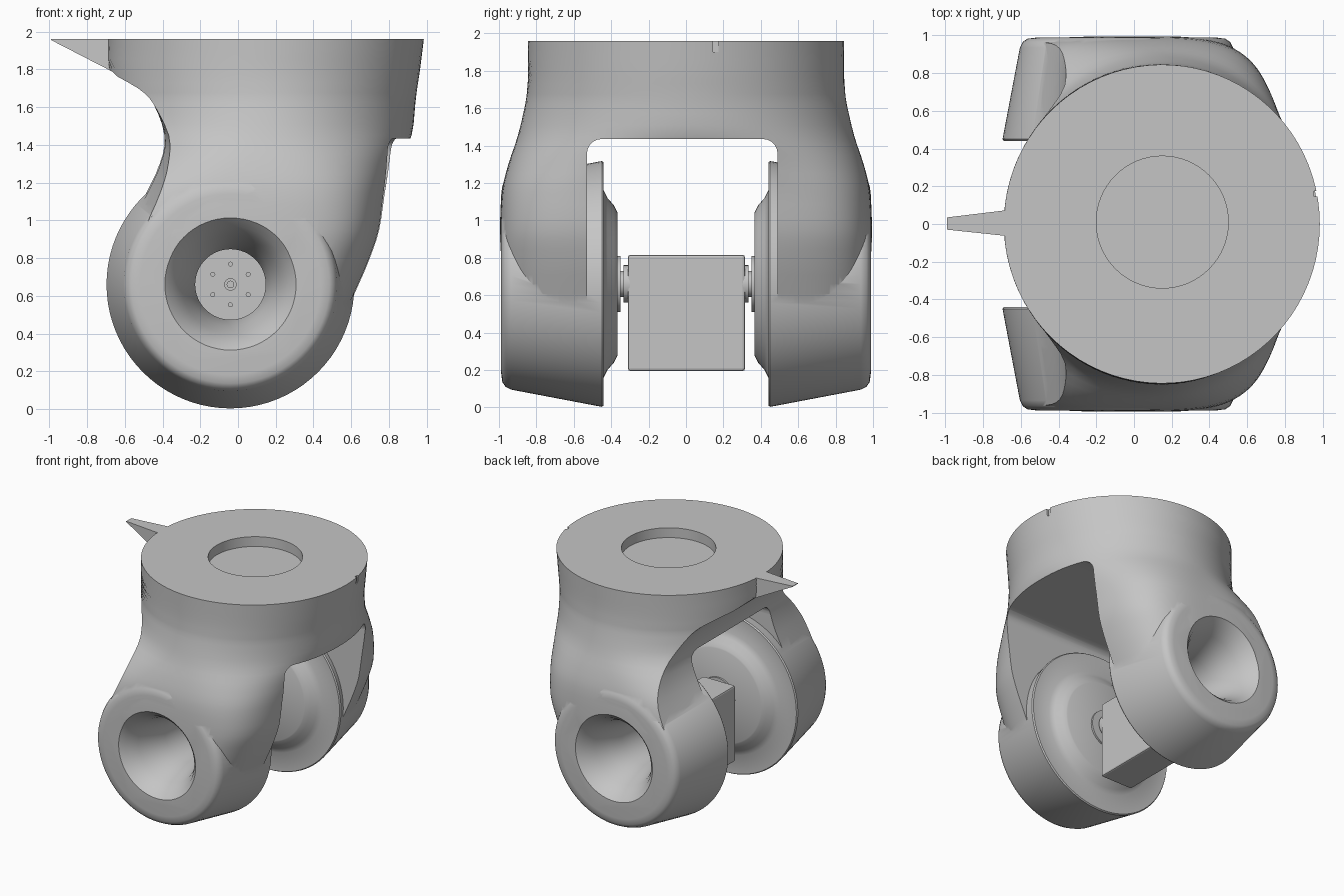
import bpy, bmesh, math
from mathutils import Vector

old = bpy.data.objects.get("Cube")
if old:
    bpy.data.objects.remove(old, do_unlink=True)

grey = bpy.data.materials.new("plain grey")
grey.use_nodes = True
colour = (0.56, 0.56, 0.56, 1)
grey.diffuse_color = colour
grey.node_tree.nodes["Principled BSDF"].inputs["Base Color"].default_value = colour

AXIS_X, AXIS_Z = -0.04, 0.66


def finish(name, bm):
    bmesh.ops.recalc_face_normals(bm, faces=bm.faces)
    mesh = bpy.data.meshes.new(name)
    bm.to_mesh(mesh)
    bm.free()
    obj = bpy.data.objects.new(name, mesh)
    bpy.context.collection.objects.link(obj)
    mesh.materials.append(grey)
    return obj


def loft(name, rings):
    """Skin a list of equal closed rings and cap both ends."""
    bm = bmesh.new()
    loops = [[bm.verts.new(p) for p in ring] for ring in rings]
    n = len(loops[0])
    for a, b in zip(loops, loops[1:]):
        for i in range(n):
            j = (i + 1) % n
            bm.faces.new((a[i], a[j], b[j], b[i]))
    bm.faces.new(loops[0])
    bm.faces.new(loops[-1])
    return finish(name, bm)


def lathe(name, profile, side, x=AXIS_X, z=AXIS_Z, sides=64):
    """Revolve (radius, distance) pairs around an axis along y."""
    turn = [math.tau * i / sides for i in range(sides)]
    return loft(name, [[(x + r * math.cos(t), side * d, z + r * math.sin(t))
                        for t in turn] for r, d in profile])


def box(name, low, high, bevel=0, along_x=False):
    low, high = Vector(low), Vector(high)
    bm = bmesh.new()
    bmesh.ops.create_cube(bm, size=1)
    bmesh.ops.scale(bm, vec=high - low, verts=bm.verts)
    bmesh.ops.translate(bm, vec=(low + high) / 2, verts=bm.verts)
    if bevel:
        edges = [e for e in bm.edges if not along_x or
                 abs(e.verts[0].co.x - e.verts[1].co.x) > 1]
        bmesh.ops.bevel(bm, geom=edges, offset=bevel, segments=5 if along_x else 2,
                        profile=0.5, affect='EDGES')
    return finish(name, bm)


def combine(target, tool, operation):
    """Apply a boolean and remove the tool object."""
    mod = target.modifiers.new("boolean", 'BOOLEAN')
    mod.operation = operation
    mod.solver = 'EXACT'
    mod.object = tool
    bpy.context.view_layer.objects.active = target
    bpy.ops.object.modifier_apply(modifier=mod.name)
    bpy.data.objects.remove(tool, do_unlink=True)


def smooth(obj, angle=30):
    bpy.ops.object.select_all(action='DESELECT')
    obj.select_set(True)
    bpy.context.view_layer.objects.active = obj
    bpy.ops.object.shade_smooth_by_angle(angle=math.radians(angle))


def smooth_path(keys, steps):
    """Catmull-Rom interpolation through rows of numbers."""
    rows = []
    for i in range(len(keys) - 1):
        four = [keys[max(0, min(len(keys) - 1, i + k))] for k in (-1, 0, 1, 2)]
        for s in range(steps):
            t = s / steps
            rows.append([b + t / 2 * (c - a + t * (2*a - 5*b + 4*c - d + t * (3*(b - c) + d - a)))
                         for a, b, c, d in zip(*four)])
    return rows + [keys[-1]]


# Fork body: height, left edge, right edge, half depth, squareness, taper, middle
sections = [
    (1.96, -.685, .985, .845, 2, 0, .15),
    (1.8, -.68, .965, .845, 2, 0, .15),
    (1.7, -.53, .95, .85, 2, 0, .15),
    (1.62, -.45, .94, .86, 2, 0, .15),
    (1.45, -.39, .92, .9, 2.1, .04, .14),
    (1.3, -.42, .85, .95, 2.7, .06, .1),
    (1.15, -.49, .8, .985, 3.4, .08, .05),
    (.95, -.6, .76, .995, 4, .1, 0),
    (.8, -.66, .71, .995, 4, .1, -.02),
    (.66, -.68, .65, .99, 4, .1, -.04),
    (.5, -.65, .57, .98, 4, .12, -.04),
    (.35, -.56, .44, .96, 4, .16, -.04),
]


def section_ring(z, left, right, depth, power, taper, mid):
    """Squared ellipse whose left end is cut off by a tapered flat."""
    def limit(y):
        return left + taper * max(0, abs(y) - 0.45) / 0.5

    def point(t):
        c, s = math.cos(t), math.sin(t)
        x = abs(c) ** (2 / power)
        y = math.copysign(depth * abs(s) ** (2 / power), s)
        return (mid + (right - mid) * x if c > 0 else mid - 0.84 * x), y, z

    low, high = math.pi / 2, math.pi
    for _ in range(40):
        t = (low + high) / 2
        x, y, _z = point(t)
        low, high = (t, high) if x > limit(y) else (low, t)
    ring = [point(low * (i / 40 - 1)) for i in range(81)]
    corner = ring[-1][1]
    flat = [corner * (1 - i / 10) for i in range(1, 20)]
    return ring + [(limit(y), y, z) for y in flat]


body = loft("fork_body", [section_ring(*row) for row in smooth_path(sections, 3)])

# Space between the arms, top recess and edge notch
recess = [[(.15 + .35 * math.cos(math.tau * i / 64), .01 + .35 * math.sin(math.tau * i / 64), z)
           for i in range(64)] for z in (1.88, 2.1)]
for cutter in (box("slot_cutter", (-2, -.53, -1), (2, .49, 1.435), 0.08, True),
               box("notch_cutter", (.955, .145, 1.9), (1.1, .175, 2.1)),
               loft("recess_cutter", recess)):
    combine(body, cutter, 'DIFFERENCE')

for side, label in ((-1, "front"), (1, "back")):
    # Round arm end with a raised hub on its inner face
    arm_end = lathe(label + "_arm_end",
                    [(.38, .365), (.39, .37), (.42, .385), (.46, .42), (.5, .44), (.65, .44),
                     (.657, .45), (.565, .935), (.55, .965), (.525, .982), (.48, .988)], side, sides=80)
    combine(body, arm_end, 'UNION')
    # Flared hole through the arm, stopping at the hub plate
    hole = lathe(label + "_hole_cutter",
                 [(.41, 1.06), (.35, .99), (.31, .95), (.26, .86), (.22, .74),
                  (.187, .62), (.187, .4)], side)
    combine(body, hole, 'DIFFERENCE')
    # Stepped shaft between hub and motor
    shaft = lathe(label + "_shaft",
                  [(.15, .37), (.15, .35), (.07, .35), (.07, .335), (.1, .335), (.1, .3)], side)
    smooth(shaft)
    # Screws on the hub plate
    for k in range(6):
        a = math.tau * (k + 0.5) / 6
        lathe(label + "_screw", [(.013, .39), (.013, .42)], side,
              AXIS_X + .108 * math.cos(a), AXIS_Z + .108 * math.sin(a), 12)
    lathe(label + "_centre_screw", [(.033, .39), (.033, .415), (.02, .415), (.02, .425)], side, sides=24)

smooth(body)

# Motor block hung between the hubs
box("motor_block", (-.23, -.31, .195), (.06, .315, .815), 0.012)

# Pointer on the rim
loft("rim_pointer", [
    [(-.66, -.065, 1.96), (-.66, .075, 1.96), (-.66, .075, 1.785), (-.66, -.065, 1.785)],
    [(-.99, -.03, 1.96), (-.99, .035, 1.96), (-.99, .035, 1.955), (-.99, -.03, 1.955)],
])
